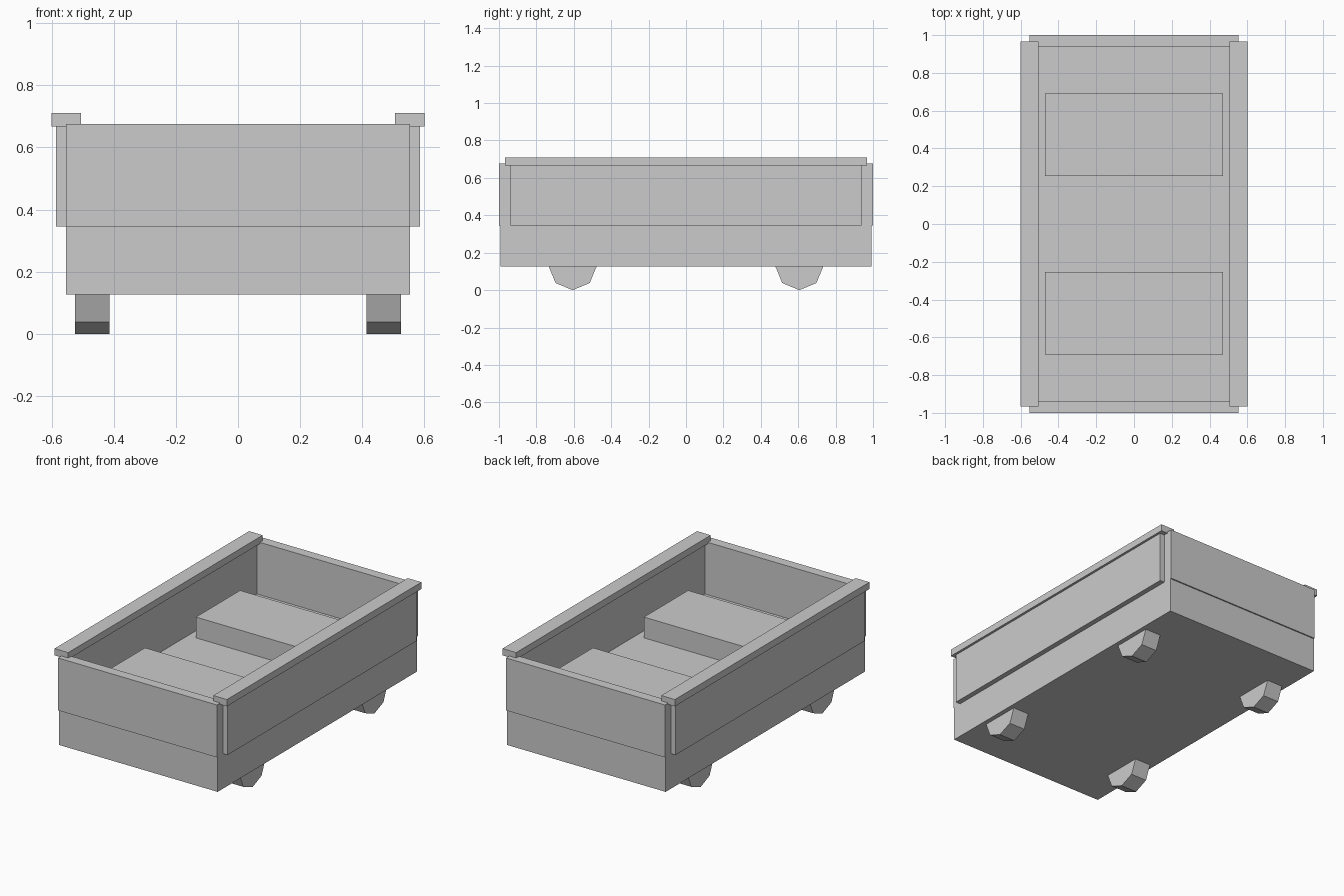
import bpy, math

cube = bpy.data.objects.get("Cube")
if cube:
    bpy.data.objects.remove(cube, do_unlink=True)

grey = bpy.data.materials.new("plain_grey")
grey.use_nodes = True
color = (0.6, 0.6, 0.6, 1)
grey.diffuse_color = color
grey.node_tree.nodes["Principled BSDF"].inputs["Base Color"].default_value = color


def finish(name):
    ob = bpy.context.object
    ob.name = name
    ob.data.materials.append(grey)
    bpy.ops.object.transform_apply(location=False, rotation=True, scale=True)
    return ob


def box(name, x, y, z):
    """Box from (min, max) ranges on each axis."""
    ranges = (x, y, z)
    bpy.ops.mesh.primitive_cube_add(size=1, location=[(a + b) / 2 for a, b in ranges])
    bpy.context.object.scale = [b - a for a, b in ranges]
    return finish(name)


def span(side, near, far):
    return sorted((side * near, side * far))


# Solid lower body; its top is the floor
box("base", (-0.553, 0.553), (-0.992, 0.992), (0.126, 0.346))

# Side boards with cap rails
for side, label in ((1, "left"), (-1, "right")):
    box(label + "_side_board", span(side, 0.525, 0.585), (-0.938, 0.938), (0.346, 0.667))
    box(label + "_rail", span(side, 0.505, 0.6), (-0.967, 0.967), (0.667, 0.71))

# End boards, benches and wheels
for end, label in ((-1, "front"), (1, "back")):
    box(label + "_end_board", (-0.553, 0.553), span(end, 0.938, 1.0), (0.346, 0.676))
    box(label + "_bench", (-0.47, 0.47), span(end, 0.253, 0.692), (0.346, 0.477))
    for side, hand in ((1, "left"), (-1, "right")):
        bpy.ops.mesh.primitive_cylinder_add(
            vertices=8, radius=0.129, depth=0.111,
            location=(side * 0.469, end * 0.606, 0.129),
            rotation=(0, math.pi / 2, 0))
        finish(f"{label}_{hand}_wheel")
